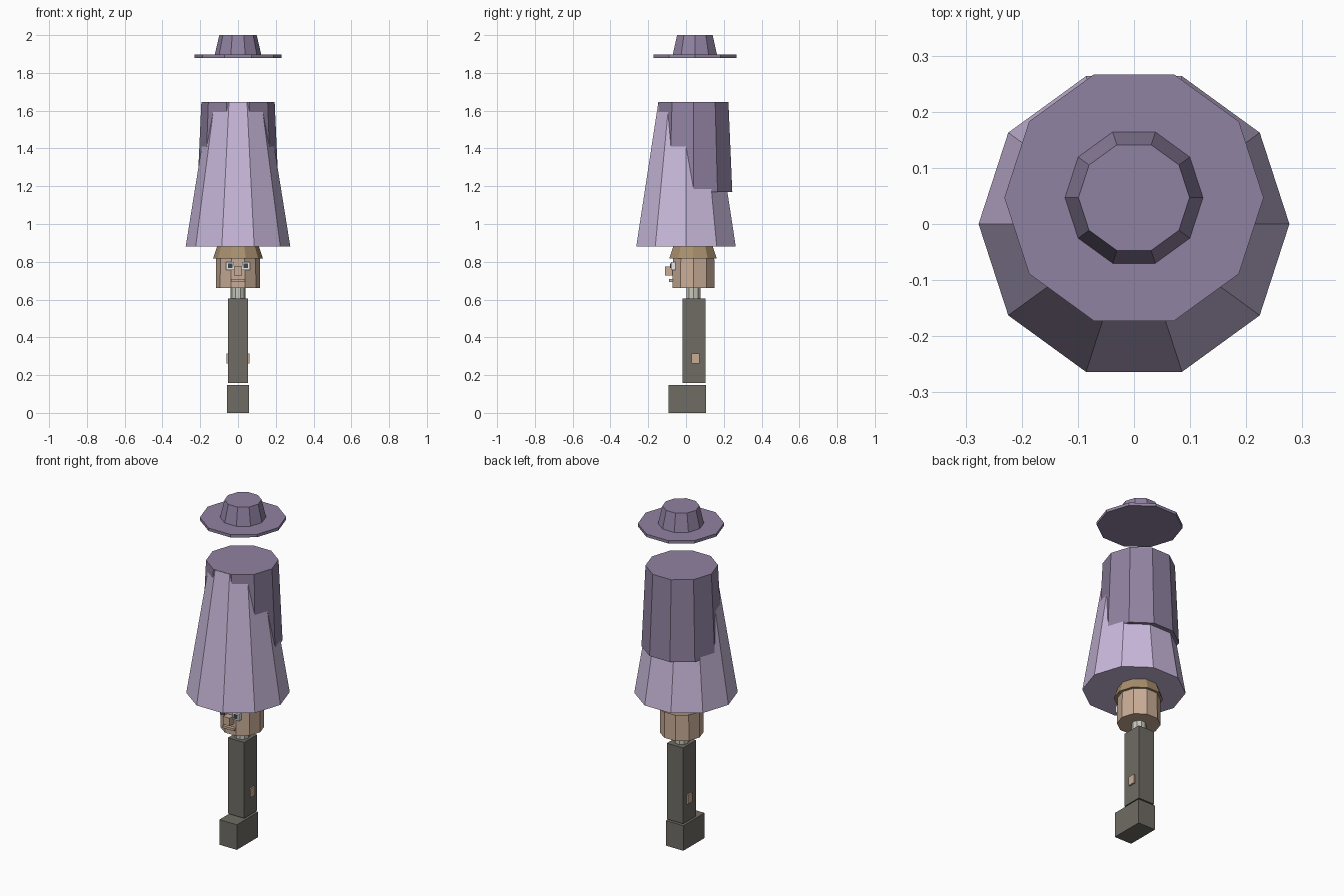
import bpy
import math

cube = bpy.data.objects.get("Cube")
if cube:
    bpy.data.objects.remove(cube)


def material(name, r, g, b):
    """Make a flat colour from sRGB bytes, stored as linear values."""
    colour = [((c / 255 + 0.055) / 1.055) ** 2.4 for c in (r, g, b)] + [1.0]
    mat = bpy.data.materials.new(name)
    mat.use_nodes = True
    mat.diffuse_color = colour
    mat.node_tree.nodes["Principled BSDF"].inputs["Base Color"].default_value = colour
    return mat


lilac = material("lilac", 200, 184, 218)
purple = material("dusty purple", 144, 130, 161)
skin = material("skin", 200, 172, 150)
brown = material("golden brown", 168, 143, 110)
grey = material("warm grey", 112, 108, 100)
pale = material("pale grey", 200, 200, 188)
white = material("eye white", 232, 232, 232)
dark = material("pupil dark", 62, 68, 76)


def tapered(name, mat, r_low, r_high, z_low, z_high, y=0.04):
    """Ten-sided tapered prism with corners on the x axis."""
    bpy.ops.mesh.primitive_cone_add(
        vertices=10, radius1=r_low, radius2=r_high, depth=z_high - z_low,
        location=(0, y, (z_low + z_high) / 2), rotation=(0, 0, math.pi / 2))
    obj = bpy.context.object
    obj.name = name
    obj.data.materials.append(mat)
    return obj


def box(name, mat, x, y, z):
    """Box from (low, high) ranges on each axis."""
    bpy.ops.mesh.primitive_cube_add(
        size=1, location=[(lo + hi) / 2 for lo, hi in (x, y, z)])
    obj = bpy.context.object
    obj.name = name
    obj.scale = [hi - lo for lo, hi in (x, y, z)]
    bpy.ops.object.transform_apply(location=False, rotation=False, scale=True)
    obj.data.materials.append(mat)
    return obj


# Floating hat
tapered("hat_brim", purple, 0.231, 0.231, 1.88, 1.897, 0.047)
tapered("hat_crown", purple, 0.123, 0.099, 1.897, 2.0, 0.047)

# Robe and the long hair behind it
tapered("robe", lilac, 0.277, 0.154, 0.88, 1.645, 0)
tapered("long_hair", purple, 0.2155, 0.194, 1.17, 1.6465)

# Head, cap of short hair and neck
tapered("short_hair", brown, 0.132, 0.087, 0.817, 0.95, 0.037)
tapered("head", skin, 0.117, 0.115, 0.66, 0.83)
tapered("neck", pale, 0.04, 0.04, 0.6, 0.665)

# Face
box("nose", skin, (-0.022, 0.022), (-0.11, -0.065), (0.728, 0.775))
box("mouth", skin, (-0.037, 0.037), (-0.09, -0.065), (0.694, 0.708))
for side, label in ((-1, "right"), (1, "left")):
    x = side * 0.042
    box(label + "_eye", white, (x - 0.021, x + 0.021), (-0.08, -0.055), (0.757, 0.799))
    box(label + "_pupil", dark, (x - 0.012, x + 0.012), (-0.084, -0.078), (0.766, 0.79))

# Leg, foot and the small hands on its sides
box("leg", grey, (-0.053, 0.053), (-0.018, 0.103), (0.157, 0.605))
box("foot", grey, (-0.057, 0.057), (-0.092, 0.106), (0, 0.148))
for side, label in ((-1, "right"), (1, "left")):
    inner, outer = side * 0.05, side * 0.062
    box(label + "_hand", skin, (min(inner, outer), max(inner, outer)),
        (0.03, 0.072), (0.262, 0.315))
